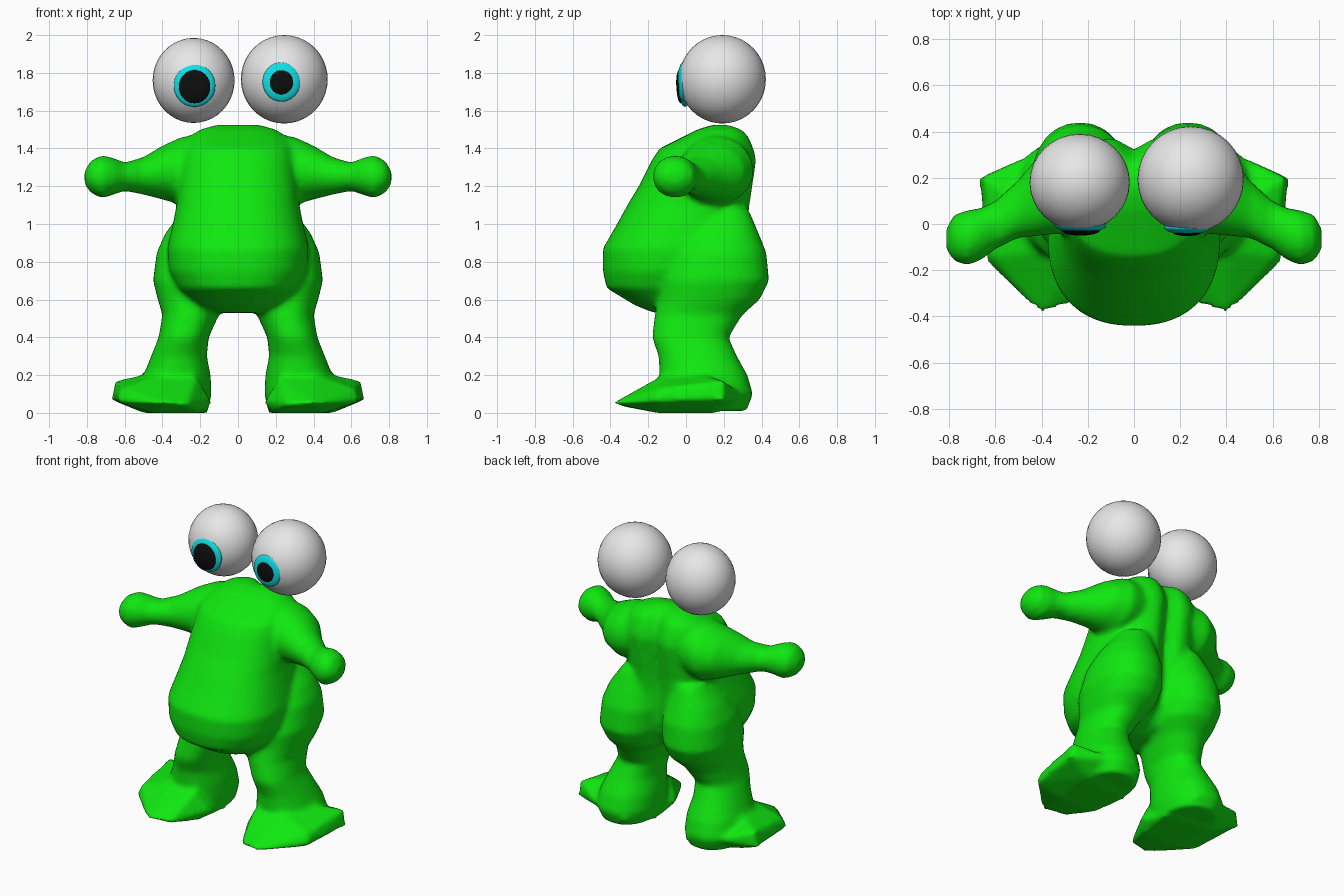
import bpy
import bmesh
from math import cos, sin, pi, exp, copysign
from mathutils import Vector

cube = bpy.data.objects.get("Cube")
if cube:
    bpy.data.objects.remove(cube, do_unlink=True)


def make_material(name, color):
    mat = bpy.data.materials.new(name)
    mat.use_nodes = True
    mat.diffuse_color = (*color, 1)
    mat.node_tree.nodes["Principled BSDF"].inputs["Base Color"].default_value = (*color, 1)
    return mat


GREEN = make_material("skin green", (0.005, 0.8, 0.005))
WHITE = make_material("eye white", (0.8, 0.8, 0.8))
CYAN = make_material("iris cyan", (0.005, 0.75, 0.8))
BLACK = make_material("pupil black", (0.004, 0.004, 0.004))


def loft(bm, rings, axis="z", side=1, power=1.0, segments=40):
    """Closed loft; each ring is (position, a_min, a_max, b_min, b_max)."""
    loops = []
    for t, a0, a1, b0, b1 in rings:
        loop = []
        for i in range(segments):
            c, s = cos(2 * pi * i / segments), sin(2 * pi * i / segments)
            a = (a0 + a1) / 2 + (a1 - a0) / 2 * copysign(abs(c) ** power, c)
            b = (b0 + b1) / 2 + (b1 - b0) / 2 * copysign(abs(s) ** power, s)
            x, y, z = (a, b, t) if axis == "z" else (t, a, b)
            loop.append(bm.verts.new((x * side, y, z)))
        loops.append(loop)
    faces = [bm.faces.new(loops[0]), bm.faces.new(loops[-1])]
    for low, high in zip(loops, loops[1:]):
        for i in range(segments):
            j = (i + 1) % segments
            faces.append(bm.faces.new((low[i], low[j], high[j], high[i])))
    bmesh.ops.recalc_face_normals(bm, faces=faces)
    return [v for loop in loops for v in loop]


def hull(bm, points, side=1):
    """Convex block through the given points."""
    verts = [bm.verts.new((x * side, y, z)) for x, y, z in points]
    result = bmesh.ops.convex_hull(bm, input=verts)
    faces = [g for g in result["geom"] if isinstance(g, bmesh.types.BMFace)]
    bmesh.ops.recalc_face_normals(bm, faces=faces)


# Pear-shaped torso: height, half width, front, back
torso = [
    (0.53, 0.12, -0.17, 0.05), (0.57, 0.23, -0.27, 0.2), (0.66, 0.32, -0.42, 0.3),
    (0.75, 0.365, -0.44, 0.33), (0.87, 0.375, -0.44, 0.34), (1.0, 0.345, -0.365, 0.34),
    (1.1, 0.325, -0.31, 0.35), (1.2, 0.32, -0.25, 0.365), (1.34, 0.31, -0.18, 0.385),
    (1.4, 0.3, -0.14, 0.37), (1.46, 0.26, -0.02, 0.345), (1.5, 0.2, 0.06, 0.31),
    (1.525, 0.11, 0.14, 0.25),
]
# Leg with buttock: height, inner, outer, front, back
leg = [
    (1.08, 0.1, 0.29, 0.1, 0.33), (0.95, 0.05, 0.385, 0, 0.385),
    (0.85, 0.02, 0.43, -0.08, 0.425), (0.7, 0.02, 0.45, -0.14, 0.44),
    (0.6, 0.04, 0.425, -0.15, 0.39), (0.52, 0.1, 0.4, -0.165, 0.3),
    (0.4, 0.155, 0.42, -0.18, 0.225), (0.3, 0.165, 0.46, -0.145, 0.27),
    (0.2, 0.145, 0.5, -0.14, 0.325), (0.1, 0.14, 0.52, -0.14, 0.355),
    (0.01, 0.16, 0.48, -0.1, 0.32),
]
# Arm and rounded hand: sideways position, front, back, bottom, top
arm = [
    (0.18, 0, 0.34, 1.12, 1.48), (0.3, -0.04, 0.36, 1.1, 1.46),
    (0.4, -0.05, 0.31, 1.13, 1.415), (0.5, -0.06, 0.19, 1.155, 1.355),
    (0.6, -0.11, 0.1, 1.175, 1.325), (0.66, -0.155, 0.07, 1.155, 1.35),
    (0.72, -0.18, 0.06, 1.135, 1.365), (0.78, -0.16, 0.04, 1.165, 1.335),
    (0.812, -0.11, -0.02, 1.21, 1.28),
]
# Wide splayed foot with thin toes
foot = [
    (0.27, -0.36, 0.04), (0.4, -0.39, 0.05), (0.46, -0.29, 0.04), (0.64, -0.17, 0.06),
    (0.62, -0.14, 0.13), (0.67, 0.2, 0.07), (0.65, 0.2, 0.17), (0.51, 0.1, 0.2),
    (0.42, -0.12, 0.2), (0.22, -0.13, 0.19), (0.14, -0.1, 0.06), (0.16, 0.1, 0),
    (0.45, 0.3, 0.1), (0.22, 0.35, 0.06), (0.5, 0.15, 0), (0.45, -0.15, 0),
    (0.2, -0.15, 0),
]

bm = bmesh.new()
torso_rings = [(z, -w, w, front, back) for z, w, front, back in torso]
for v in loft(bm, torso_rings, power=0.85, segments=64):
    # Groove down the spine
    if v.co.y > 0.15:
        v.co.y -= 0.06 * exp(-(v.co.x / 0.06) ** 2)
for side in (1, -1):
    loft(bm, leg, side=side, power=0.9)
    loft(bm, arm, axis="x", side=side)
    hull(bm, foot, side)

mesh = bpy.data.meshes.new("body")
bm.to_mesh(mesh)
bm.free()
mesh.materials.append(GREEN)
body = bpy.data.objects.new("body", mesh)
bpy.context.collection.objects.link(body)

# Fuse the limbs into one soft skin
fuse = body.modifiers.new("fuse", "REMESH")
fuse.mode = "VOXEL"
fuse.voxel_size = 0.018
fuse.use_smooth_shade = True
soften = body.modifiers.new("soften", "SMOOTH")
soften.factor = 0.5
soften.iterations = 5


def ball(name, center, radii, mat):
    bpy.ops.mesh.primitive_uv_sphere_add(segments=32, ring_count=20, location=center)
    obj = bpy.context.object
    obj.name = name
    obj.scale = radii
    obj.data.materials.append(mat)
    bpy.ops.object.shade_smooth()
    return obj


# Floating eyes, with shallow lens-shaped irises and pupils
ball("left_eyeball", (0.245, 0.193, 1.766), (0.23, 0.23, 0.234), WHITE)
ball("left_iris", (0.23, -0.015, 1.752), (0.1, 0.03, 0.104), CYAN)
ball("left_pupil", (0.23, -0.037, 1.75), (0.062, 0.015, 0.064), BLACK)
ball("right_eyeball", (-0.235, 0.18, 1.76), (0.217, 0.21, 0.225), WHITE)
ball("right_iris", (-0.23, -0.005, 1.733), (0.11, 0.035, 0.113), CYAN)
ball("right_pupil", (-0.23, -0.027, 1.727), (0.083, 0.023, 0.088), BLACK)
